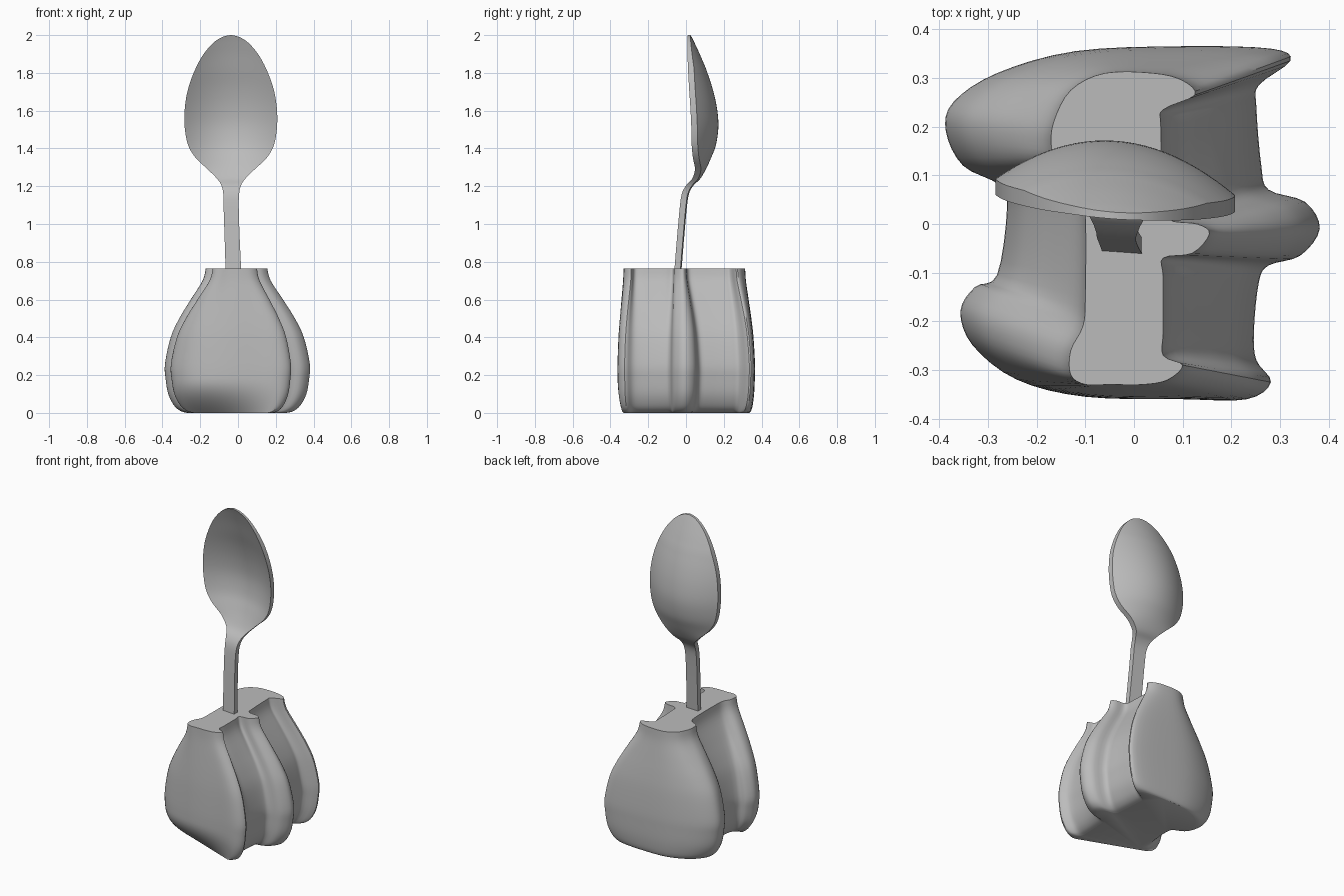
import bpy
import bmesh

cube = bpy.data.objects.get("Cube")
if cube:
    bpy.data.objects.remove(cube, do_unlink=True)

grey = bpy.data.materials.new("plain grey")
grey.use_nodes = True
colour = (0.5, 0.5, 0.5, 1)
grey.diffuse_color = colour
grey.node_tree.nodes["Principled BSDF"].inputs["Base Color"].default_value = colour


def smooth_rows(rows, steps, closed=False):
    """Resample rows of values along a smooth curve through all of them."""
    count = len(rows)
    pick = (lambda i: rows[i % count]) if closed else (lambda i: rows[max(0, min(count - 1, i))])
    result = []
    for i in range(count if closed else count - 1):
        before, start, end, after = (pick(i + k) for k in (-1, 0, 1, 2))
        for s in range(steps):
            t = s / steps
            result.append([b + t * (c - a + t * (2 * a - 5 * b + 4 * c - d + t * (3 * (b - c) + d - a))) / 2
                           for a, b, c, d in zip(before, start, end, after)])
    if not closed:
        result.append(list(rows[-1]))
    return result


def loft(bm, rings, closed):
    """Join neighbouring rings of points with quads."""
    grid = [[bm.verts.new(p) for p in ring] for ring in rings]
    width = len(grid[0])
    for low, high in zip(grid, grid[1:]):
        for i in range(width if closed else width - 1):
            j = (i + 1) % width
            bm.faces.new((low[i], low[j], high[j], high[i]))
    return grid


def finish(name, bm):
    """Turn the mesh into a smooth-shaded object with sharp edges kept."""
    bmesh.ops.recalc_face_normals(bm, faces=bm.faces)
    mesh = bpy.data.meshes.new(name)
    bm.to_mesh(mesh)
    bm.free()
    mesh.materials.append(grey)
    obj = bpy.data.objects.new(name, mesh)
    bpy.context.collection.objects.link(obj)
    bpy.ops.object.select_all(action="DESELECT")
    obj.select_set(True)
    bpy.context.view_layer.objects.active = obj
    bpy.ops.object.shade_smooth_by_angle(angle=0.65)


# Lobed base: belly x, y and matching cap x, y, in hundredths
outline = [
    (-35.5, -18, -13, -26), (-33, -25, -13, -31), (-24, -32, -10, -33),
    (-10, -35.5, -5, -33), (10, -36, 2, -33), (23, -36, 7, -32),
    (28, -32.5, 10, -29), (25, -28, 6, -27), (24.5, -22, 6, -22),
    (25.5, -12, 6, -11), (27.5, -8.5, 6, -7), (34, -6.5, 12, -6),
    (38, -1, 15.5, -2), (35, 4.5, 13, 0), (27.5, 7, 7, 1),
    (26, 12, 6, 6), (25, 24, 5.5, 20), (25.5, 28.5, 6, 23.5),
    (32, 33.5, 12.5, 26.5), (28, 36, 10, 29.5), (10, 36.5, 4, 31),
    (-12, 35.5, -6, 31), (-28, 31, -13, 27.5), (-37, 25, -16.5, 21),
    (-38.5, 19, -17, 16), (-35, 12, -16, 13), (-27.5, 8, -11, 10),
    (-26, 3, -10, 2), (-28, -10.5, -10, -15), (-32.5, -13, -10.5, -21),
]
# Height and how far the section swells from cap to belly
swell = [(0, 0.45), (0.01, 0.62), (0.04, 0.78), (0.1, 0.92), (0.18, 0.985),
         (0.26, 1), (0.4, 0.86), (0.5, 0.65), (0.6, 0.37), (0.7, 0.08), (0.765, 0)]

section = smooth_rows(outline, 4, closed=True)
rings = []
for z, w in smooth_rows(swell, 4):
    undercut = max(0, 1 - z / 0.18) ** 2
    ring = []
    for belly_x, belly_y, cap_x, cap_y in section:
        x = (cap_x + w * (belly_x - cap_x)) / 100
        y = (cap_y + w * (belly_y - cap_y)) / 100
        # The foot of the front lobe is cut back along a slanting line
        slant = -0.27 - 0.38 * x
        ring.append((x, y + undercut * max(0, slant - y), z))
    rings.append(ring)
bm = bmesh.new()
grid = loft(bm, rings, closed=True)
bm.faces.new(grid[0][::-1])
bm.faces.new(grid[-1])
finish("lobed_base", bm)

# Spoon: height, centre x, half width, front y, bowl depth
spoon_rows = [
    (0.7, -0.022, 0.042, -0.063, 0), (0.9, -0.03, 0.04, -0.047, 0),
    (1.08, -0.036, 0.04, -0.031, 0), (1.16, -0.036, 0.042, -0.019, 0),
    (1.205, -0.036, 0.052, 0.005, 0), (1.24, -0.036, 0.075, 0.038, 0.004),
    (1.29, -0.036, 0.125, 0.056, 0.016), (1.35, -0.036, 0.188, 0.05, 0.05),
    (1.42, -0.037, 0.228, 0.046, 0.08), (1.52, -0.038, 0.245, 0.045, 0.094),
    (1.62, -0.038, 0.243, 0.04, 0.09), (1.72, -0.038, 0.225, 0.032, 0.075),
    (1.82, -0.038, 0.188, 0.024, 0.05), (1.9, -0.038, 0.144, 0.018, 0.03),
    (1.96, -0.038, 0.092, 0.014, 0.012), (1.99, -0.038, 0.045, 0.011, 0.003),
    (2, -0.038, 0.004, 0.01, 0),
]
columns = 24
rings = []
for z, centre, half, front, depth in smooth_rows(spoon_rows, 4):
    ring = []
    for i in range(columns + 1):
        u = 2 * i / columns - 1
        ring.append((centre + u * half, front + depth * (1 - u * u) - 0.07 * u * half, z))
    rings.append(ring)
bm = bmesh.new()
loft(bm, rings, closed=False)

# Thicken the sheet backwards, leaving a square rim that thins at the tip
extruded = bmesh.ops.extrude_face_region(bm, geom=bm.faces[:], use_keep_orig=True)
for item in extruded["geom"]:
    if isinstance(item, bmesh.types.BMVert):
        item.co.y += min(0.032, 0.014 + 0.1 * (2 - item.co.z))
finish("spoon", bm)
